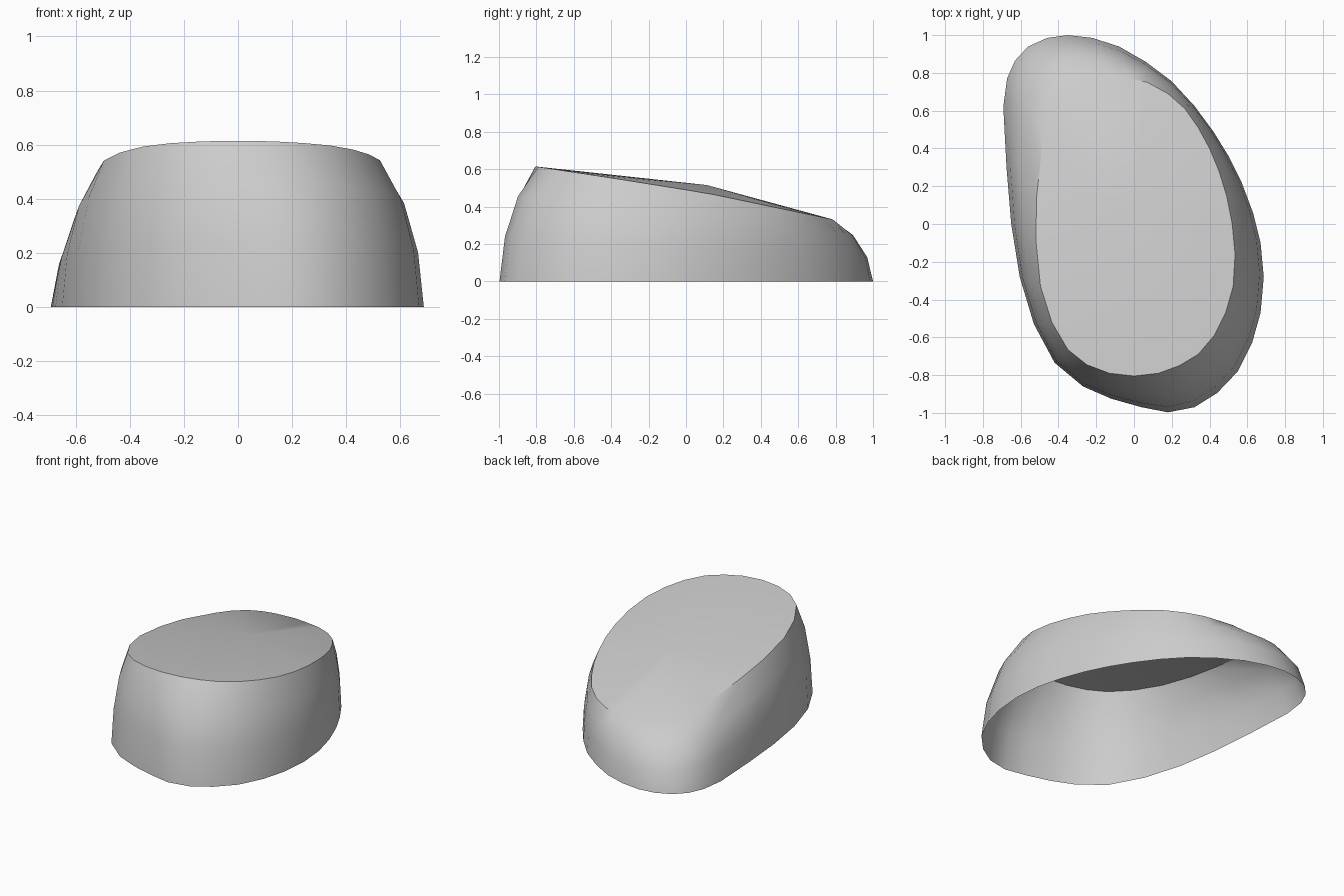
import bpy, bmesh

if "Cube" in bpy.data.objects:
    bpy.data.objects.remove(bpy.data.objects["Cube"])

# matching outlines, clockwise from the back: base (z = 0) and upper rim
base = [(-.35, 1.0), (-.22, .985), (-.08, .94), (.06, .86), (.2, .755), (.32, .625),
        (.42, .49), (.50, .36), (.57, .22), (.63, .06), (.67, -.1), (.687, -.28),
        (.67, -.47), (.625, -.63), (.55, -.78), (.44, -.895), (.32, -.97), (.18, -.997),
        (.04, -.97), (-.12, -.925), (-.27, -.86), (-.42, -.735), (-.53, -.53), (-.605, -.28),
        (-.65, 0), (-.675, .3), (-.692, .62), (-.672, .77), (-.63, .865), (-.56, .94),
        (-.46, .985)]
rim = [(-.2, .775), (-.12, .785), (-.03, .77), (.07, .75), (.18, .69), (.27, .61),
       (.34, .51), (.40, .40), (.45, .28), (.49, .15), (.52, 0), (.535, -.16),
       (.525, -.33), (.485, -.47), (.425, -.59), (.34, -.69), (.24, -.75), (.13, -.79),
       (0, -.805), (-.13, -.79), (-.25, -.745), (-.35, -.665), (-.435, -.52), (-.495, -.33),
       (-.52, -.08), (-.515, .15), (-.48, .46), (-.45, .59), (-.40, .68), (-.34, .735),
       (-.27, .765)]
slope = [(-.81, .615), (-.4, .553), (.12, .47), (.79, .33)]   # rim height along y


def rim_height(y):
    for (y0, z0), (y1, z1) in zip(slope, slope[1:]):
        if y <= y1:
            return z0 + (z1 - z0) * (y - y0) / (y1 - y0)
    return slope[-1][1]


# wall: rings curving inward from the base to the sloped rim
bm = bmesh.new()
rings = []
for inset, height in [(0, 0), (.14, .39), (.48, .745), (1, 1)]:
    rings.append([bm.verts.new((bx + (rx - bx) * inset, by + (ry - by) * inset,
                                rim_height(ry) * height))
                  for (bx, by), (rx, ry) in zip(base, rim)])
n = len(base)
for lo, hi in zip(rings, rings[1:]):
    for i in range(n):
        j = (i + 1) % n
        bm.faces.new((lo[j], lo[i], hi[i], hi[j]))

# slightly raised cap as a fan; underside stays open
apex = bm.verts.new((0, .11, .515))
for i in range(n):
    bm.faces.new((rings[-1][(i + 1) % n], rings[-1][i], apex))

mesh = bpy.data.meshes.new("sloped_shell")
bm.to_mesh(mesh)
bm.free()
shell = bpy.data.objects.new("sloped_shell", mesh)
bpy.context.collection.objects.link(shell)
bpy.context.view_layer.objects.active = shell
shell.select_set(True)
bpy.ops.object.shade_smooth_by_angle()
